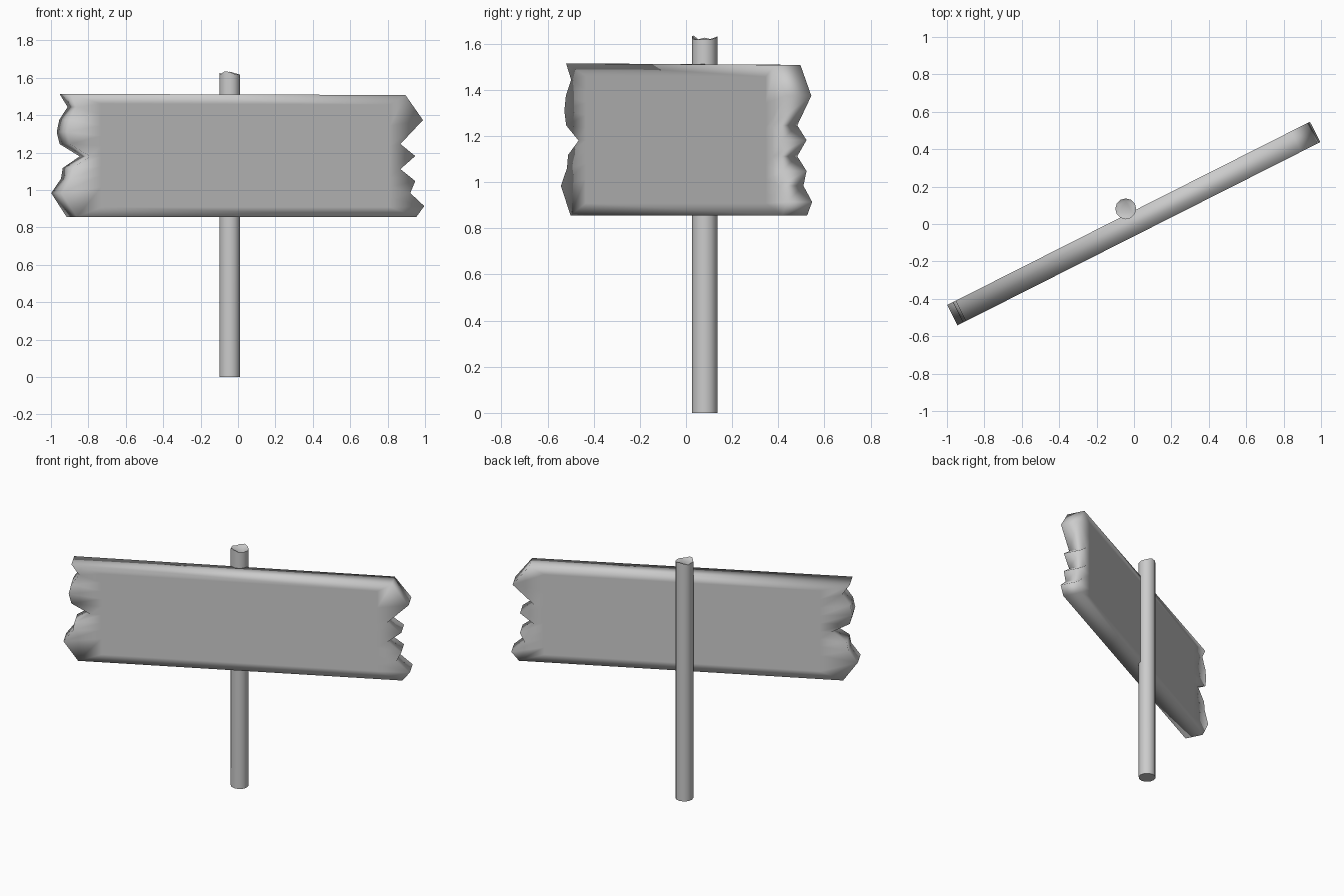
import bpy, bmesh
from math import cos, sin, pi, radians

if "Cube" in bpy.data.objects:
    bpy.data.objects.remove(bpy.data.objects["Cube"])


def make_object(name, bm, angle):
    bmesh.ops.recalc_face_normals(bm, faces=bm.faces)
    mesh = bpy.data.meshes.new(name)
    bm.to_mesh(mesh)
    bm.free()
    obj = bpy.data.objects.new(name, mesh)
    bpy.context.collection.objects.link(obj)
    bpy.ops.object.select_all(action='DESELECT')
    obj.select_set(True)
    bpy.context.view_layer.objects.active = obj
    bpy.ops.object.shade_smooth_by_angle(angle=radians(angle))
    return obj


def loft(bm, rings):
    """Bridge successive rings of points and cap both ends."""
    loops = [[bm.verts.new(p) for p in ring] for ring in rings]
    for a, b in zip(loops, loops[1:]):
        n = len(a)
        for i in range(n):
            j = (i + 1) % n
            bm.faces.new((a[i], a[j], b[j], b[i]))
    bm.faces.new(loops[0][::-1])
    bm.faces.new(loops[-1])


# Board: splintered outline, extruded, with a flat inset panel on each face
TURN = radians(26.8)
HALF = 0.061
left = [(-1.038, 1.514), (-0.99, 1.444), (-1.04, 1.375), (-1.055, 1.31),
        (-1.038, 1.246), (-0.918, 1.18), (-1.019, 1.118), (-1.03, 1.06),
        (-1.088, 0.984), (-0.996, 0.856)]
right = [(1.037, 0.856), (1.085, 0.914), (1.001, 0.984), (1.031, 1.048),
         (0.942, 1.112), (1.031, 1.182), (0.942, 1.246), (1.077, 1.374),
         (0.972, 1.508)]
outline = left + right
inner = [(-0.85 if u < 0 else 0.88, 1.183 + (z - 1.183) * 0.84) for u, z in outline]
bm = bmesh.new()
loft(bm, [[(u, y, z) for u, z in loop] for loop, y in
          ((inner, -HALF), (outline, -HALF), (outline, HALF), (inner, HALF))])
board = make_object("sign_board", bm, 95)
board.rotation_euler.z = TURN
board.location = (0, 0.003, 0)

# Post: round stake with a slightly ragged top rim
SIDES, R, TOP = 12, 0.056, 1.619
ragged = {3: 0.014, 4: 0.009, 2: 0.006, 8: 0.016, 9: 0.012, 6: 0.007}


def ring(radius, height):
    return [(-0.044 + radius * cos(2 * pi * i / SIDES),
             0.081 + radius * sin(2 * pi * i / SIDES), height(i)) for i in range(SIDES)]


bm = bmesh.new()
loft(bm, [ring(R, lambda i: 0.0),
          ring(R, lambda i: TOP + ragged.get(i, 0.0)),
          ring(R * 0.75, lambda i: TOP)])
make_object("post", bm, 40)
